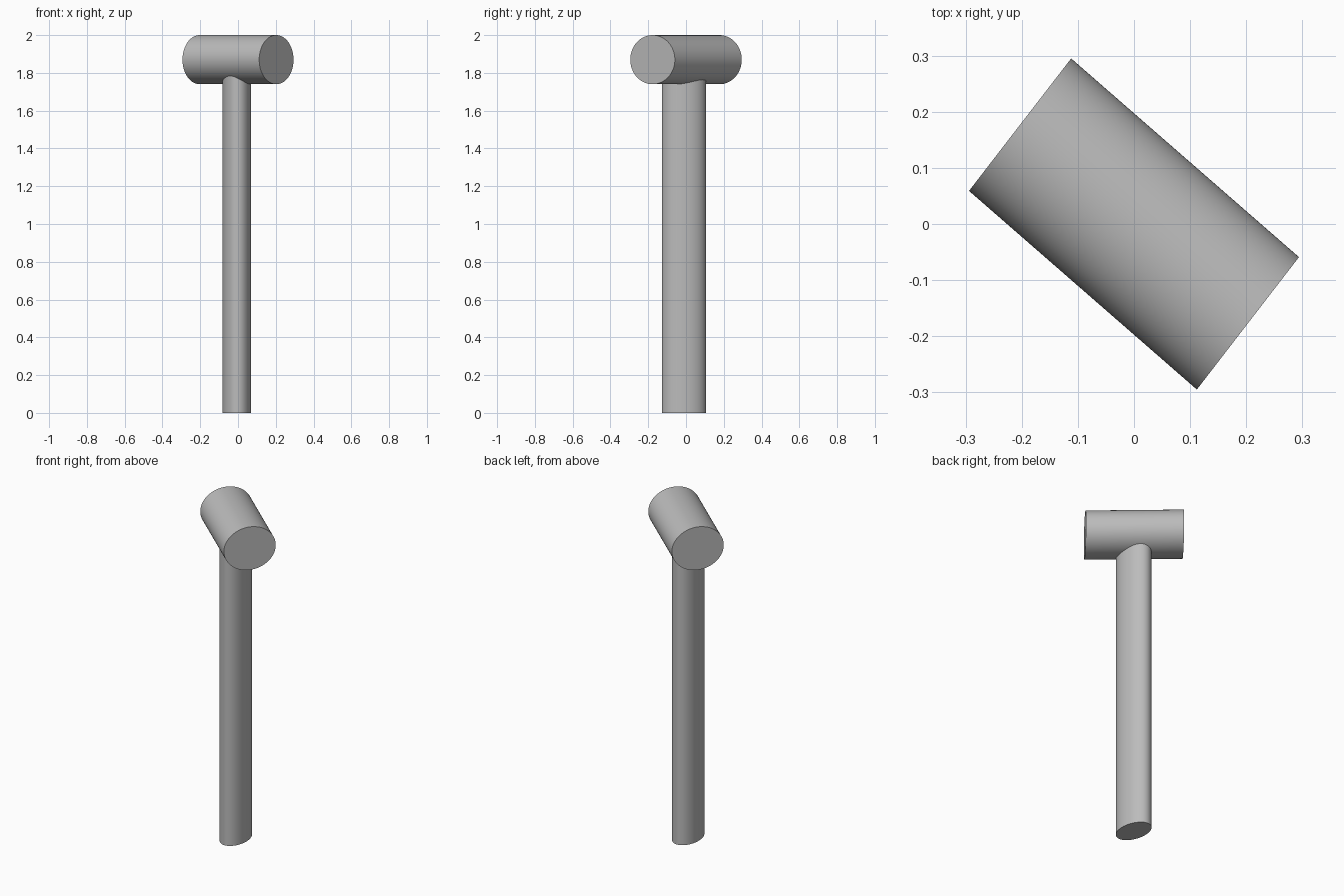
import bpy
import bmesh
from mathutils import Matrix, Vector

# Remove the default object
default = bpy.data.objects.get("Cube")
if default:
    bpy.data.objects.remove(default, do_unlink=True)

# Single plain grey
GREY = (0.5, 0.5, 0.5, 1.0)
grey = bpy.data.materials.new("plain_grey")
grey.use_nodes = True
grey.diffuse_color = GREY
grey.node_tree.nodes["Principled BSDF"].inputs["Base Color"].default_value = GREY


def oval_bar(name, centre, side_a, side_b, half_length):
    """Capped cylinder with an oval section spanned by two half-axes."""
    axes = Matrix((side_a, side_b, half_length)).transposed().to_4x4()
    bm = bmesh.new()
    bmesh.ops.create_cone(bm, cap_ends=True, segments=96, radius1=1, radius2=1,
                          depth=2, matrix=Matrix.Translation(centre) @ axes)
    bmesh.ops.recalc_face_normals(bm, faces=bm.faces)
    mesh = bpy.data.meshes.new(name)
    bm.to_mesh(mesh)
    bm.free()
    mesh.materials.append(grey)
    obj = bpy.data.objects.new(name, mesh)
    bpy.context.collection.objects.link(obj)
    bpy.ops.object.select_all(action="DESELECT")
    obj.select_set(True)
    bpy.context.view_layer.objects.active = obj
    bpy.ops.object.shade_smooth_by_angle()
    return obj


# Slightly skewed head lying across the top
oval_bar("hammer_head", Vector((0, 0, 1.87)), Vector((0.091, 0.118, 0)),
         Vector((0, 0, 0.13)), Vector((0.203, -0.177, 0)))

# Oval handle, deeper than wide, ending inside the head
turn = Matrix.Rotation(0.075, 3, "Z")
oval_bar("handle", Vector((-0.007, -0.011, 0.935)), turn @ Vector((0.076, 0, 0)),
         turn @ Vector((0, 0.117, 0)), Vector((0, 0, 0.935)))
